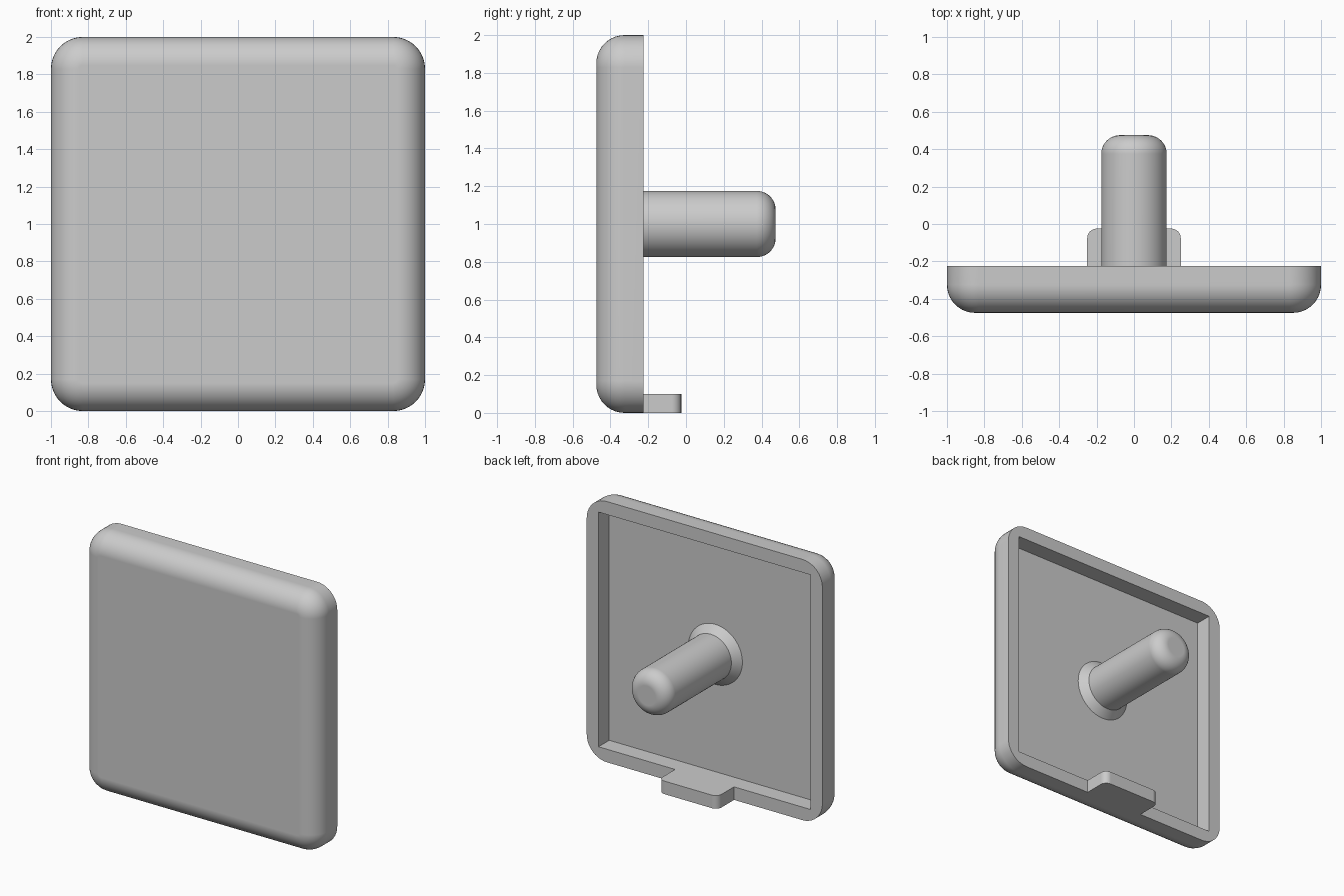
import bpy, bmesh
from math import sin, cos, pi

if "Cube" in bpy.data.objects:
    bpy.data.objects.remove(bpy.data.objects["Cube"])

grey = bpy.data.materials.new("plain_grey")
grey.use_nodes = True
grey.diffuse_color = (0.6, 0.6, 0.6, 1)
grey.node_tree.nodes["Principled BSDF"].inputs["Base Color"].default_value = (0.6, 0.6, 0.6, 1)

BACK, FRONT, FLOOR = -0.225, -0.475, -0.355   # y of rim, front face, recess floor
MID = 1.0                                     # z of the centre
STEPS = 10


def arc(cx, cz, r, start, steps=STEPS):
    """Quarter circle of 2D points."""
    return [(cx + r * cos(start + pi / 2 * i / steps),
             cz + r * sin(start + pi / 2 * i / steps)) for i in range(steps + 1)]


def rounded_square(half, r, y):
    c = half - r
    corners = [(c, c), (-c, c), (-c, -c), (c, -c)]
    return [(x, y, MID + z) for k, (cx, cz) in enumerate(corners)
            for x, z in arc(cx, cz, r, k * pi / 2)]


def circle(r, y, sides=64):
    return [(r * cos(2 * pi * i / sides), y, MID + r * sin(2 * pi * i / sides))
            for i in range(sides)]


def skin(name, rings, cap_start=True):
    """Join equal rings of points into a surface with closed ends."""
    bm = bmesh.new()
    loops = [[bm.verts.new(p) for p in ring] for ring in rings]
    for a, b in zip(loops, loops[1:]):
        for i in range(len(a)):
            j = (i + 1) % len(a)
            bm.faces.new((a[i], a[j], b[j], b[i]))
    if cap_start:
        bm.faces.new(loops[0])
    bm.faces.new(loops[-1])
    bmesh.ops.remove_doubles(bm, verts=bm.verts, dist=1e-5)
    bmesh.ops.recalc_face_normals(bm, faces=bm.faces)
    mesh = bpy.data.meshes.new(name)
    bm.to_mesh(mesh)
    bm.free()
    mesh.materials.append(grey)
    obj = bpy.data.objects.new(name, mesh)
    bpy.context.collection.objects.link(obj)
    bpy.ops.object.select_all(action="DESELECT")
    obj.select_set(True)
    bpy.context.view_layer.objects.active = obj
    bpy.ops.object.shade_smooth_by_angle(angle=pi / 6)
    weighted = obj.modifiers.new("flat_face_normals", "WEIGHTED_NORMAL")
    weighted.keep_sharp = True
    return obj


# Square cap: rounded front edge, straight sides, rim and sharp-cornered recess
edge, corner = 0.15, 0.17
rings = []
for i in range(STEPS + 1):
    t = pi / 2 * i / STEPS
    inset = edge * (1 - sin(t))
    rings.append(rounded_square(1 - inset, corner - inset, FRONT + edge * (1 - cos(t))))
rings += [rounded_square(1, corner, BACK),
          rounded_square(0.9, 0, BACK),
          rounded_square(0.9, 0, FLOOR)]
skin("cap_plate", rings)

# Round pin with a flared foot and a rounded tip
radius, tip, foot, end = 0.175, 0.1, 0.055, 0.475
rings = [circle(radius + foot, FLOOR), circle(radius, FLOOR + foot)]
rings += [circle(r, y) for r, y in arc(radius - tip, end - tip, tip, 0)]
skin("pin", rings, cap_start=False)

# Small tab at the bottom with two rounded corners
half, reach, r = 0.25, -0.025, 0.05
outline = [(half, BACK)] + arc(half - r, reach - r, r, 0) \
    + arc(r - half, reach - r, r, pi / 2) + [(-half, BACK)]
skin("bottom_tab", [[(x, y, z) for x, y in outline] for z in (0, 0.1)])
